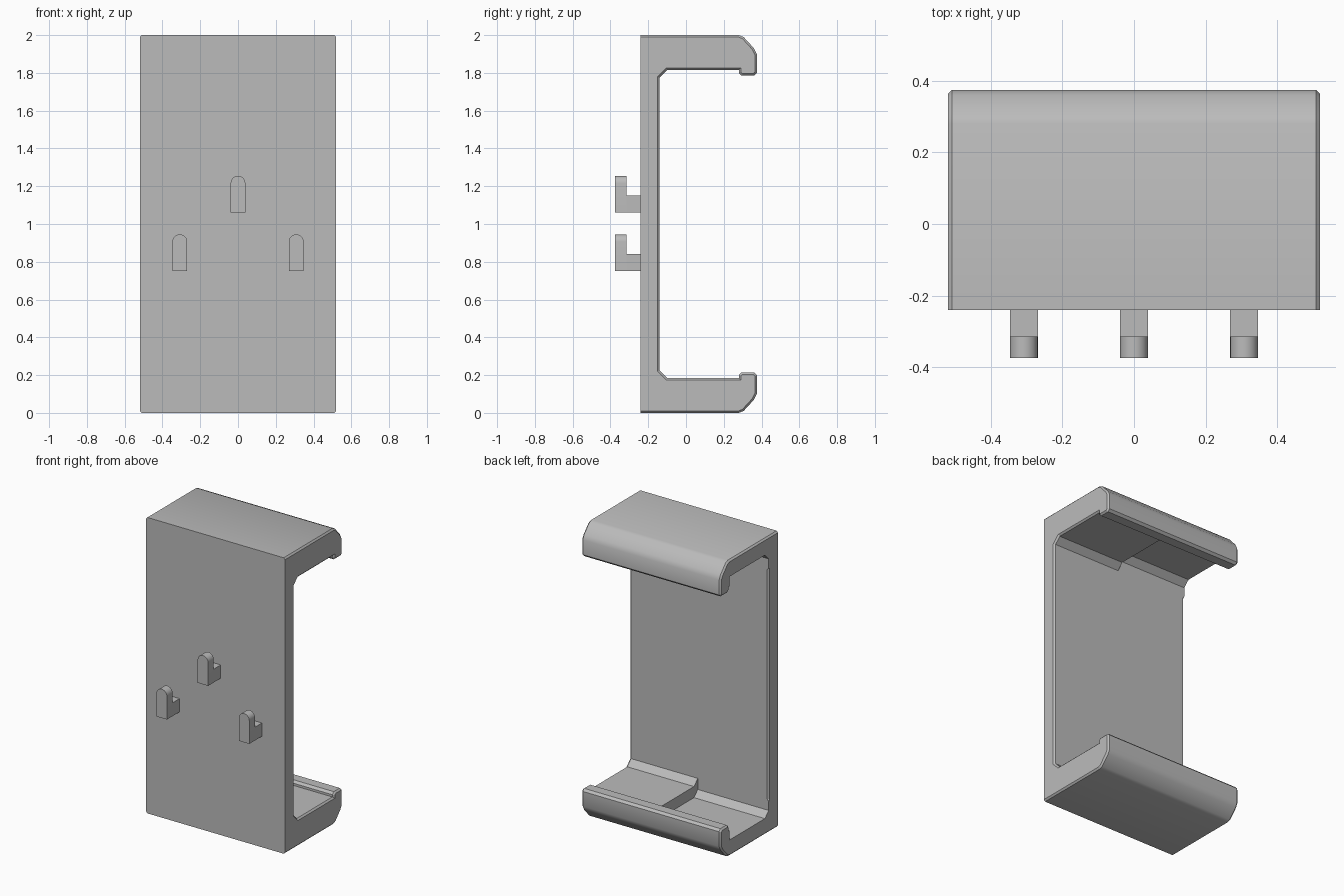
import bpy, bmesh, math

cube = bpy.data.objects.get("Cube")
if cube:
    bpy.data.objects.remove(cube, do_unlink=True)

grey = bpy.data.materials.new("plain_grey")
grey.use_nodes = True
colour = (0.5, 0.5, 0.5, 1)
grey.diffuse_color = colour
grey.node_tree.nodes["Principled BSDF"].inputs["Base Color"].default_value = colour


def extrude_x(name, profile, x0, x1, chamfer=0, sharp_y=None):
    """Extrude a (y, z) profile along x, chamfering end rims except along sharp_y."""
    bm = bmesh.new()
    face = bm.faces.new([bm.verts.new((x0, y, z)) for y, z in profile])
    new = bmesh.ops.extrude_face_region(bm, geom=[face])["geom"]
    bmesh.ops.translate(bm, vec=(x1 - x0, 0, 0),
                        verts=[v for v in new if isinstance(v, bmesh.types.BMVert)])
    bmesh.ops.recalc_face_normals(bm, faces=bm.faces)
    if chamfer:
        rims = [e for e in bm.edges
                if abs(e.verts[0].co.x - e.verts[1].co.x) < 1e-5
                and not all(abs(v.co.y - sharp_y) < 1e-5 for v in e.verts)]
        bmesh.ops.bevel(bm, geom=rims, offset=chamfer, segments=1,
                        affect='EDGES', clamp_overlap=True)
    return finish(bm, name)


def finish(bm, name):
    mesh = bpy.data.meshes.new(name)
    bm.to_mesh(mesh)
    bm.free()
    mesh.materials.append(grey)
    obj = bpy.data.objects.new(name, mesh)
    bpy.context.collection.objects.link(obj)
    return obj


def mirror_z(points):
    """Complete an upper half profile with its reflection about z = 1."""
    return points + [(y, 2 - z) for y, z in reversed(points)]


# C-shaped bracket: back plate, two arms and hooked lips
upper = [(-0.24, 2), (0.28, 2), (0.305, 1.99), (0.36, 1.93), (0.375, 1.9),
         (0.375, 1.8), (0.36, 1.785), (0.295, 1.785), (0.28, 1.8),
         (0.28, 1.815), (-0.1, 1.815), (-0.14, 1.775)]
bracket = extrude_x("bracket", mirror_z(upper), -0.52, 0.52, 0.012, -0.24)

# Deeper pocket across one half of both arms
pocket = [(0.28, 1.89), (-0.1, 1.89), (-0.14, 1.85)]
cutter = extrude_x("pocket_cutter", mirror_z(pocket), -0.6, 0.01)
cutter.hide_render = True
cut = bracket.modifiers.new("pocket", 'BOOLEAN')
cut.operation = 'DIFFERENCE'
cut.solver = 'EXACT'
cut.object = cutter
bpy.context.view_layer.objects.active = bracket
bracket.select_set(True)
bpy.ops.object.modifier_apply(modifier=cut.name)
bpy.data.objects.remove(cutter, do_unlink=True)


# Mounting hooks: round-topped post on a short stem
def hook(name, x, z):
    r, height = 0.039, 0.195
    outline = [(x - r, z), (x + r, z)]
    for i in range(13):
        a = math.pi * i / 12
        outline.append((x + r * math.cos(a), z + height - r + r * math.sin(a)))
    bm = bmesh.new()
    face = bm.faces.new([bm.verts.new((px, -0.375, pz)) for px, pz in outline])
    new = bmesh.ops.extrude_face_region(bm, geom=[face])["geom"]
    bmesh.ops.translate(bm, vec=(0, 0.06, 0),
                        verts=[v for v in new if isinstance(v, bmesh.types.BMVert)])
    bmesh.ops.recalc_face_normals(bm, faces=bm.faces)
    stem = [(-0.316, z), (-0.235, z), (-0.235, z + 0.09), (-0.316, z + 0.09)]
    return [finish(bm, name + "_post"),
            extrude_x(name + "_stem", stem, x - r, x + r)]


parts = [bracket]
for name, x, z in (("centre_hook", 0, 1.06), ("left_hook", 0.308, 0.75),
                   ("right_hook", -0.308, 0.75)):
    parts += hook(name, x, z)

for obj in parts:
    obj.select_set(True)
bpy.ops.object.shade_smooth_by_angle(angle=math.radians(30))
